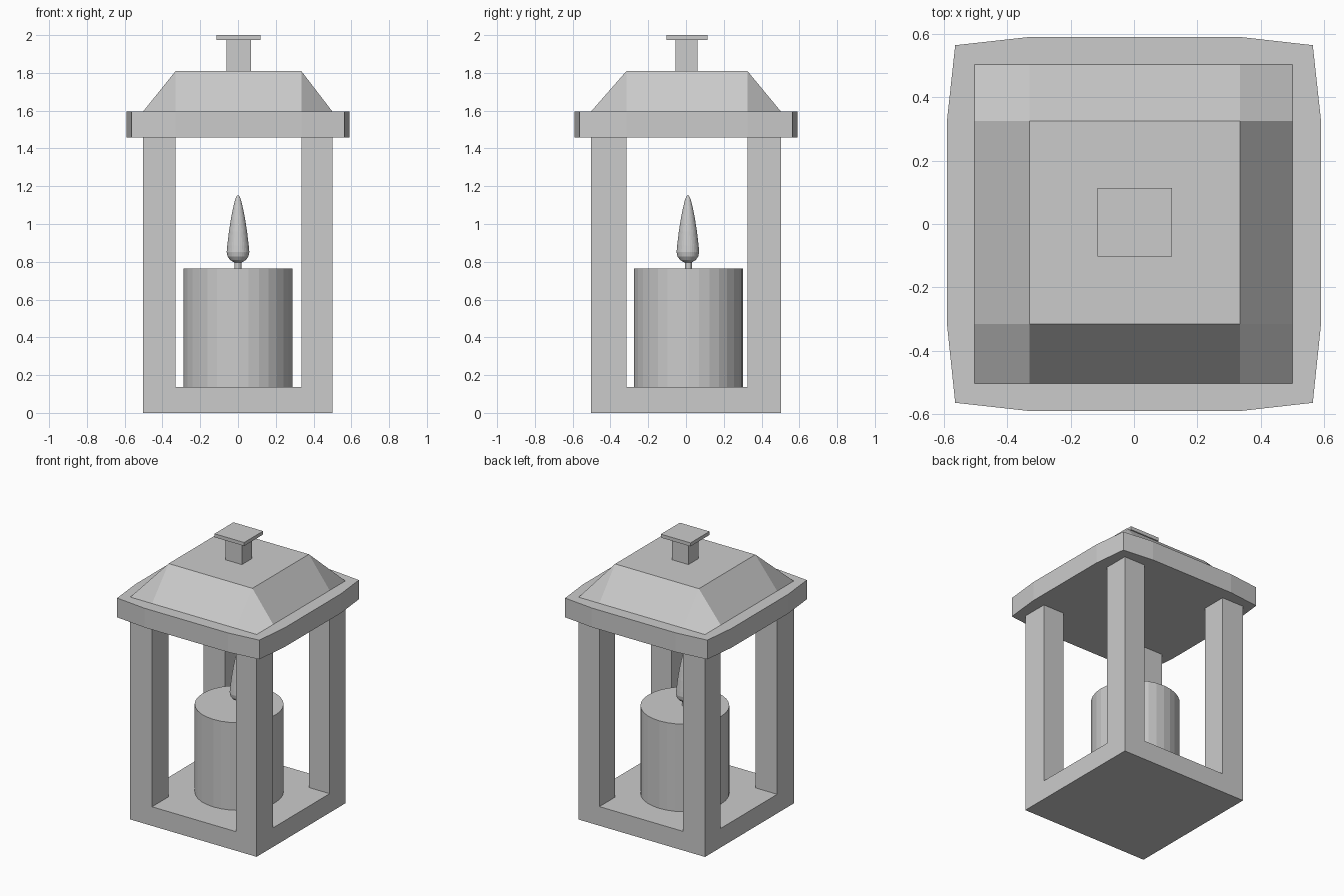
import bpy, bmesh, math

if "Cube" in bpy.data.objects:
    bpy.data.objects.remove(bpy.data.objects["Cube"])

XS = [-0.503, -0.33, 0.335, 0.5]   # shared 3x3 layout of frame and roof
YS = [-0.503, -0.315, 0.325, 0.503]


def finish(name, bm):
    bmesh.ops.recalc_face_normals(bm, faces=bm.faces)
    me = bpy.data.meshes.new(name)
    bm.to_mesh(me)
    bm.free()
    ob = bpy.data.objects.new(name, me)
    bpy.context.collection.objects.link(ob)
    return ob


def grid(pos):
    """3x3 patch of quads; pos(i, j) gives each of the 4x4 points."""
    bm = bmesh.new()
    v = [[bm.verts.new(pos(i, j)) for j in range(4)] for i in range(4)]
    cells = {}
    for i in range(3):
        for j in range(3):
            q = [v[i][j], v[i + 1][j], v[i + 1][j + 1], v[i][j + 1]]
            if {i, j} == {0, 2}:       # keep diagonals running to the corner
                q = q[1:] + q[:1]
            cells[i, j] = bm.faces.new(q)
    return bm, cells


def extrude(bm, faces, dz):
    r = bmesh.ops.extrude_face_region(bm, geom=faces)["geom"]
    moved = [g for g in r if isinstance(g, bmesh.types.BMVert)]
    bmesh.ops.translate(bm, verts=moved, vec=(0, 0, dz))
    return [g for g in r if isinstance(g, bmesh.types.BMFace)]


def box(name, x0, x1, y0, y1, z0, z1):
    bm = bmesh.new()
    bm.faces.new([bm.verts.new(p) for p in
                  ((x0, y0, z0), (x1, y0, z0), (x1, y1, z0), (x0, y1, z0))])
    extrude(bm, bm.faces[:], z1 - z0)
    return finish(name, bm)


def lathe(name, profile, cx, cy, n=32):
    """Revolve (radius, z) points; zero radius closes to a pole."""
    bm = bmesh.new()
    vs = [bm.verts.new((cx + r, cy, z)) for r, z in profile]
    es = [bm.edges.new(p) for p in zip(vs, vs[1:])]
    bmesh.ops.spin(bm, geom=vs + es, cent=(cx, cy, 0), axis=(0, 0, 1),
                   angle=math.tau, steps=n)
    bmesh.ops.remove_doubles(bm, verts=bm.verts, dist=1e-4)
    return finish(name, bm)


# Frame: base plate with four corner posts
bm, _ = grid(lambda i, j: (XS[i], YS[j], 0))
top = extrude(bm, bm.faces[:], 0.137)
for f in top:
    c = f.calc_center_median()
    if abs(c.x) > 0.3 and abs(c.y) > 0.3:
        extrude(bm, [f], 1.457 - 0.137)
finish("frame", bm)


# Eave slab with slightly bowed sides
def eave(i, j):
    ex, ey = i in (0, 3), j in (0, 3)
    out = 0.564 if ex and ey else 0.59
    x = math.copysign(out, i - 1.5) if ex else XS[i]
    y = math.copysign(out, j - 1.5) if ey else YS[j]
    return x, y, 1.457


bm, _ = grid(eave)
extrude(bm, bm.faces[:], 1.595 - 1.457)
finish("eave", bm)

# Sloped roof with flat top
bm, _ = grid(lambda i, j: (XS[i], YS[j],
                           1.81 if i in (1, 2) and j in (1, 2) else 1.595))
finish("roof", bm)

# Finial
box("finial_stem", -0.062, 0.07, -0.055, 0.06, 1.81, 1.975)
box("finial_cap", -0.115, 0.12, -0.102, 0.113, 1.975, 2.0)

# Candle, wick and flame
CX, CY = 0.0, 0.013
lathe("candle", [(0, 0.137), (0.289, 0.137), (0.289, 0.765), (0, 0.765)], CX, CY)
lathe("wick", [(0, 0.765), (0.018, 0.765), (0.018, 0.81), (0, 0.81)], CX, CY, 12)
flame = [(0, 0.793), (0.023, 0.798), (0.042, 0.81), (0.055, 0.828),
         (0.06, 0.852), (0.057, 0.885), (0.048, 0.96), (0.037, 1.03),
         (0.026, 1.085), (0.015, 1.13), (0.006, 1.149), (0, 1.153)]
lathe("flame", flame, CX, CY - 0.003)
